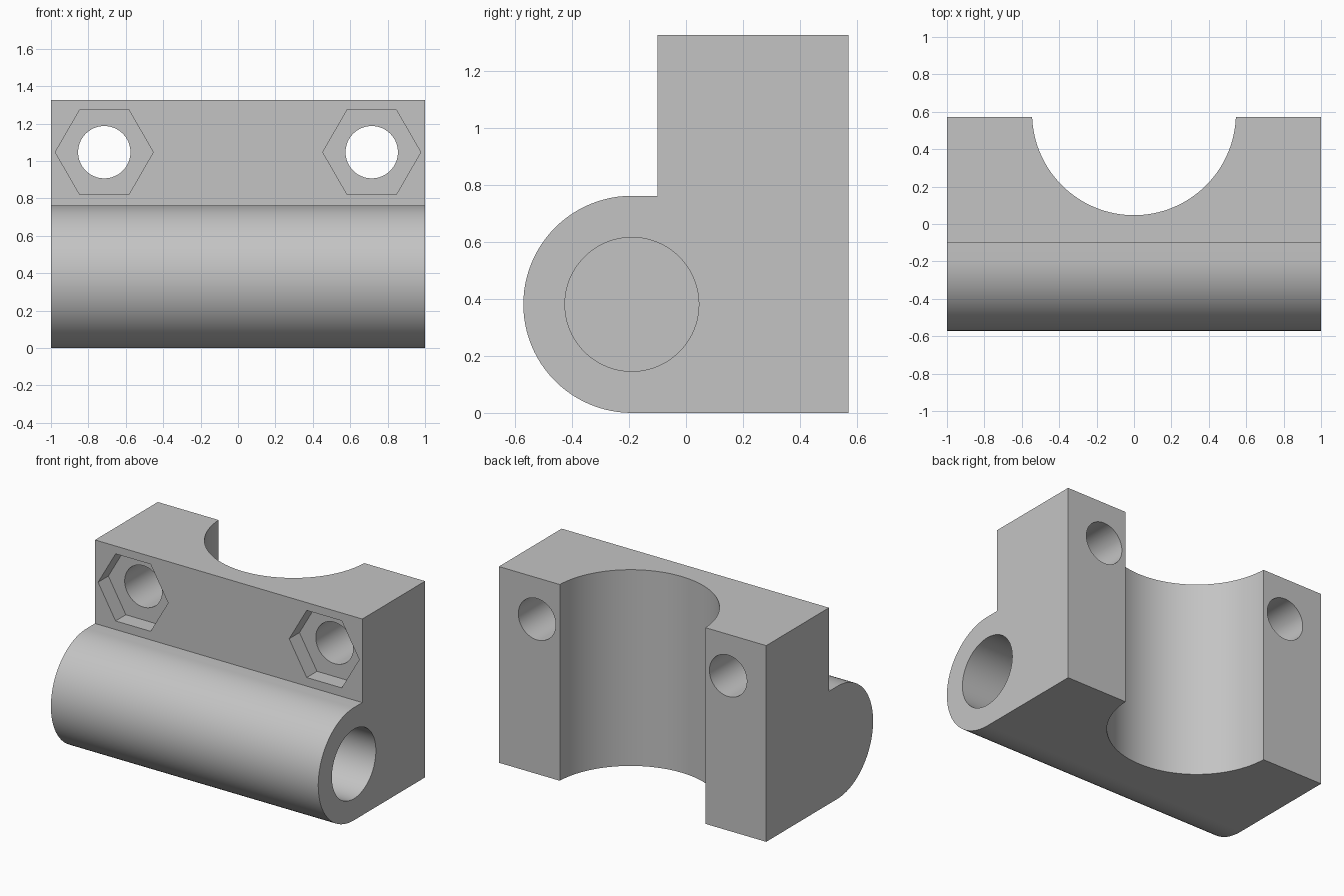
import bpy, bmesh, math
from mathutils import Matrix

cube = bpy.data.objects.get("Cube")
if cube:
    bpy.data.objects.remove(cube, do_unlink=True)

grey = bpy.data.materials.new("plain_grey")
grey.use_nodes = True
color = (0.55, 0.55, 0.55, 1)
grey.diffuse_color = color
grey.node_tree.nodes["Principled BSDF"].inputs["Base Color"].default_value = color

HALF_DEPTH, HEIGHT, STEP_Y = 0.571, 1.327, -0.1
BARREL_R, BARREL_Y = 0.381, -0.19


def add_object(name, bm):
    bmesh.ops.recalc_face_normals(bm, faces=bm.faces)
    mesh = bpy.data.meshes.new(name)
    bm.to_mesh(mesh)
    bm.free()
    mesh.materials.append(grey)
    obj = bpy.data.objects.new(name, mesh)
    bpy.context.collection.objects.link(obj)
    return obj


def prism(name, radius, length, center, axis, sides=96):
    """Cylinder or regular prism along one axis."""
    bm = bmesh.new()
    turn = {"X": Matrix.Rotation(math.pi / 2, 4, "Y"),
            "Y": Matrix.Rotation(math.pi / 2, 4, "X"),
            "Z": Matrix.Identity(4)}[axis]
    bmesh.ops.create_cone(bm, cap_ends=True, segments=sides, radius1=radius,
                          radius2=radius, depth=length,
                          matrix=Matrix.Translation(center) @ turn)
    return add_object(name, bm)


# Clamp body: side profile with a round barrel nose, extruded across the width
profile = [(HALF_DEPTH, 0), (HALF_DEPTH, HEIGHT), (STEP_Y, HEIGHT), (STEP_Y, 2 * BARREL_R)]
for i in range(49):
    a = math.pi / 2 + math.pi * i / 48
    profile.append((BARREL_Y + BARREL_R * math.cos(a), BARREL_R + BARREL_R * math.sin(a)))
bm = bmesh.new()
face = bm.faces.new([bm.verts.new((-1, y, z)) for y, z in profile])
side = bmesh.ops.extrude_face_region(bm, geom=[face])
bmesh.ops.translate(bm, vec=(2, 0, 0),
                    verts=[v for v in side["geom"] if isinstance(v, bmesh.types.BMVert)])
body = add_object("clamp_body", bm)

# Half-round saddle at the back and blind barrel bore open at the +x end
cutters = [
    prism("saddle_cutter", 0.545, 4, (0, 0.592, 0.6), "Z", 128),
    prism("barrel_bore_cutter", 0.235, 2, (0.14, BARREL_Y, BARREL_R), "X"),
]
# Bolt holes with hexagonal nut pockets
POCKET = 0.11
for sign in (-1, 1):
    x, z = sign * 0.715, 1.047
    cutters.append(prism("bolt_hole_cutter", 0.14, 3, (x, 0, z), "Y", 64))
    pocket = prism("nut_pocket_cutter", 0.262, 1, (0, 0, 0), "Y", 6)
    # Turn a corner of the hexagon to point along x
    first = max(pocket.data.vertices, key=lambda v: v.co.x).co
    if abs(first.z) > 0.01:
        pocket.data.transform(Matrix.Rotation(math.pi / 6, 4, "Y"))
    pocket.data.transform(Matrix.Translation((x, STEP_Y + POCKET - 0.5, z)))
    cutters.append(pocket)

bpy.ops.object.select_all(action="DESELECT")
bpy.context.view_layer.objects.active = body
body.select_set(True)
for cutter in cutters:
    cutter.hide_render = True
    mod = body.modifiers.new("cut", "BOOLEAN")
    mod.operation, mod.solver, mod.object = "DIFFERENCE", "EXACT", cutter
    bpy.ops.object.modifier_apply(modifier=mod.name)
    bpy.data.objects.remove(cutter, do_unlink=True)

bpy.ops.object.shade_smooth_by_angle(angle=math.radians(30))
